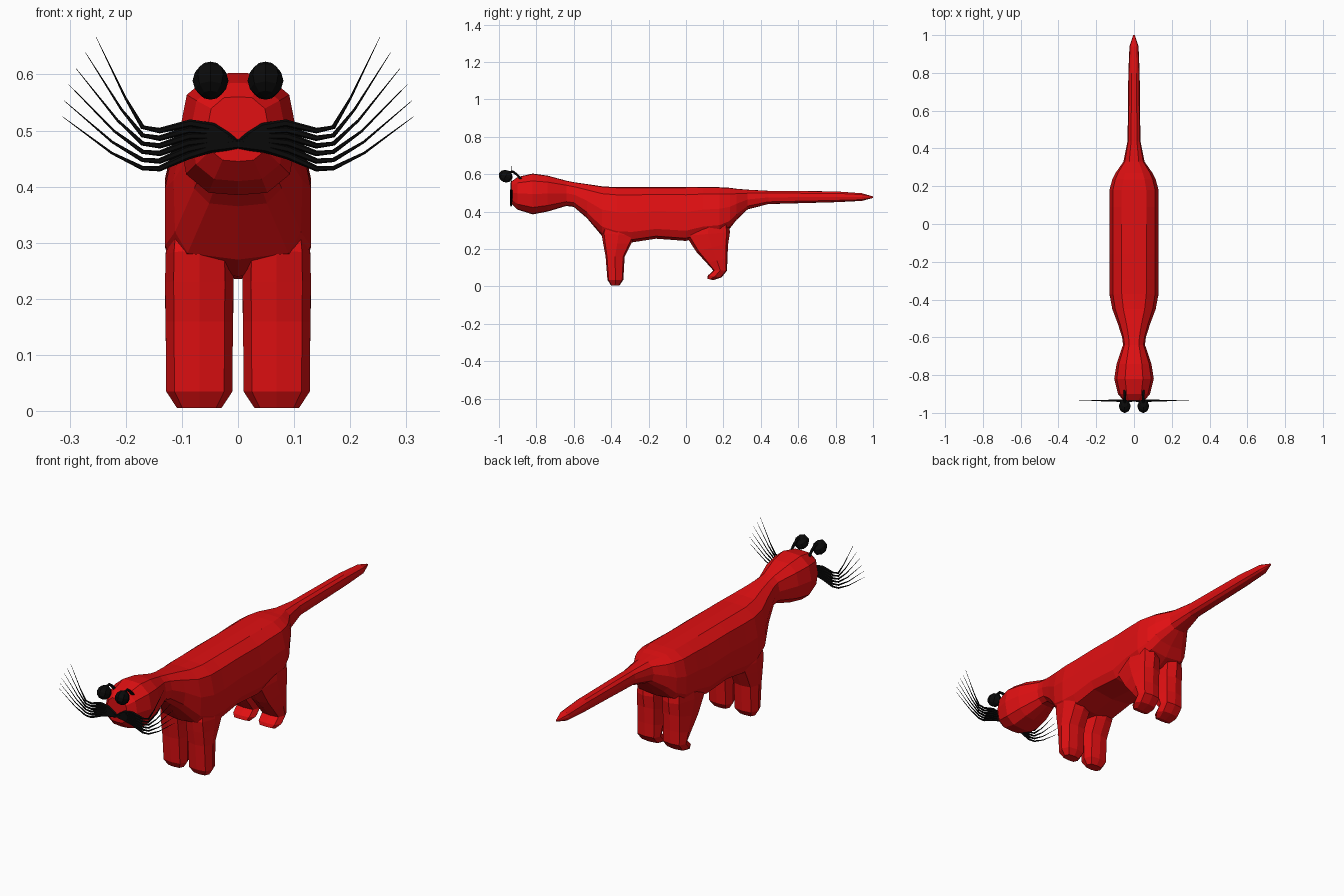
import bpy, bmesh, math
from mathutils import Vector

if "Cube" in bpy.data.objects:
    bpy.data.objects.remove(bpy.data.objects["Cube"])


def material(name, rgb):
    m = bpy.data.materials.new(name)
    m.diffuse_color = (*rgb, 1)
    m.use_nodes = True
    m.node_tree.nodes["Principled BSDF"].inputs["Base Color"].default_value = m.diffuse_color
    return m


RED = material("red", (0.75, 0.005, 0.006))
BLACK = material("black", (0.003, 0.003, 0.003))


def loft(name, rings, mat):
    """Skin a list of equal-length point rings and cap both ends."""
    bm = bmesh.new()
    vs = [[bm.verts.new(p) for p in ring] for ring in rings]
    n = len(vs[0])
    for a, b in zip(vs, vs[1:]):
        for i in range(n):
            j = (i + 1) % n
            bm.faces.new((a[i], a[j], b[j], b[i]))
    bm.faces.new(vs[0])
    bm.faces.new(vs[-1])
    bmesh.ops.recalc_face_normals(bm, faces=bm.faces)
    me = bpy.data.meshes.new(name)
    bm.to_mesh(me)
    bm.free()
    me.materials.append(mat)
    ob = bpy.data.objects.new(name, me)
    bpy.context.collection.objects.link(ob)
    return ob


def tube(name, path, radii, mat, sides=6):
    """Round tube with a changing radius along a path."""
    pts = [Vector(p) for p in path]
    rings = []
    for i, p in enumerate(pts):
        d = (pts[min(i + 1, len(pts) - 1)] - pts[max(i - 1, 0)]).normalized()
        u = d.orthogonal().normalized() if abs(d.y) > 0.9 else d.cross(Vector((0, 1, 0))).normalized()
        v = d.cross(u)
        rings.append([p + radii[i] * (u * math.cos(a) + v * math.sin(a))
                      for a in (math.tau * k / sides for k in range(sides))])
    return loft(name, rings, mat)


# Body, head and tail: y, bottom, top, half width, boxiness
ROUND = [(0, 1), (.45, .99), (.87, .82), (1, .5), (.88, .17), (.5, .02), (0, 0)]
BOXY = [(0, 1), (.5, .99), (.86, .86), (1, .54), (1, .19), (.85, .05), (0, 0)]
SECTIONS = [
    (-.935, .445, .56, .055, 0), (-.90, .41, .585, .085, 0), (-.82, .385, .603, .105, 0),
    (-.74, .40, .592, .092, 0), (-.64, .43, .565, .058, 0), (-.60, .425, .557, .063, 0),
    (-.53, .365, .547, .085, .3), (-.45, .27, .535, .115, .8), (-.37, .24, .53, .13, 1),
    (-.29, .235, .53, .13, 1), (-.16, .255, .53, .13, 1), (0, .243, .53, .13, 1),
    (.09, .27, .53, .13, 1), (.18, .28, .53, .13, 1), (.235, .31, .527, .115, .8),
    (.27, .355, .522, .098, .5), (.33, .412, .517, .056, 0), (.44, .44, .511, .034, 0),
    (.80, .45, .508, .03, 0), (.94, .457, .498, .024, 0), (1.0, .473, .481, .004, 0)]


def body_ring(y, zb, zt, w, box):
    half = [(w * (a[0] + (b[0] - a[0]) * box), y, zb + (zt - zb) * (a[1] + (b[1] - a[1]) * box))
            for a, b in zip(ROUND, BOXY)]
    return half + [(-x, yy, z) for x, yy, z in half[-2:0:-1]]


loft("body", [body_ring(*s) for s in SECTIONS], RED)

# Legs: each ring runs from a front point to a back point (y, z), with a half width
FRONT_LEG = [((-.43, .36), (-.29, .36), .052), ((-.452, .285), (-.27, .27), .06),
             ((-.443, .23), (-.292, .23), .061), ((-.43, .16), (-.328, .16), .06),
             ((-.42, .035), (-.335, .035), .059), ((-.402, .006), (-.355, .006), .04)]
BACK_LEG = [((.03, .38), (.22, .40), .05), ((.0, .27), (.235, .29), .06),
            ((.055, .185), (.226, .23), .061), ((.11, .125), (.221, .15), .06),
            ((.146, .085), (.22, .085), .059), ((.117, .058), (.19, .048), .057),
            ((.113, .042), (.145, .033), .042)]
OCT = [(1, 0), (.75, .85), (0, 1), (-.75, .85), (-1, 0), (-.75, -.85), (0, -1), (.75, -.85)]


def leg(name, side, rings):
    out = []
    for (y0, z0), (y1, z1), w in rings:
        out.append([(side * (.069 + w * a), (y0 + y1) / 2 + (y1 - y0) / 2 * b,
                     (z0 + z1) / 2 + (z1 - z0) / 2 * b) for a, b in OCT])
    loft(name, out, RED)


# Whiskers fan between an uppermost and a lowermost path (x, z)
TOP = [(.0, .477), (.02, .49), (.045, .506), (.085, .513), (.14, .50), (.17, .506), (.20, .557), (.253, .667)]
LOW = [(.0, .473), (.02, .472), (.05, .468), (.09, .455), (.14, .432), (.17, .433), (.225, .46), (.313, .525)]
THICK = [.005, .008, .008, .007, .005, .004, .0022, .0004]

for side, label in ((-1, "left"), (1, "right")):
    leg("front_leg_" + label, side, FRONT_LEG)
    leg("back_leg_" + label, side, BACK_LEG)
    for k in range(6):
        t = k / 5
        e = math.sin(t * math.pi / 2)
        path = [(side * (a[0] + (b[0] - a[0]) * e), -.935, a[1] + (b[1] - a[1]) * t)
                for a, b in zip(TOP, LOW)]
        tube(f"whisker_{label}_{k + 1}", path, THICK, BLACK)

    # Eye and its short stalk
    bpy.ops.mesh.primitive_uv_sphere_add(segments=8, ring_count=6, radius=1,
                                         location=(side * .049, -.964, .589),
                                         rotation=(math.radians(-25), 0, 0))
    eye = bpy.context.object
    eye.name = "eye_" + label
    eye.scale = (.032, .038, .033)
    eye.data.materials.append(BLACK)
    x = side * .049
    tube("eye_stalk_" + label, [(x, -.95, .61), (x, -.925, .613), (x, -.905, .598), (x, -.88, .572)],
         [.007] * 4, BLACK)
